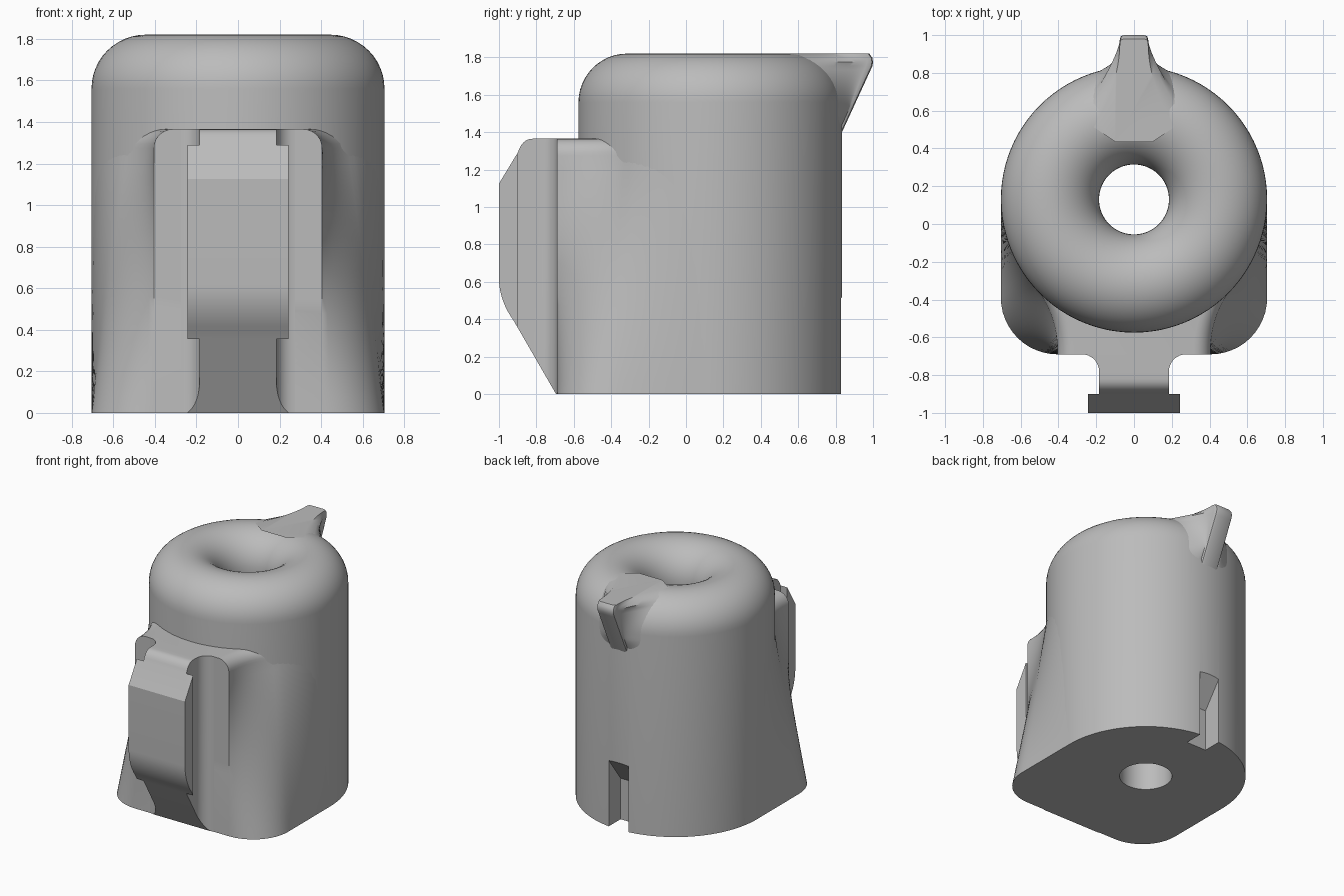
import bpy, bmesh
from math import sin, cos, pi, radians
from mathutils import Vector

if "Cube" in bpy.data.objects:
    bpy.data.objects.remove(bpy.data.objects["Cube"])

grey = bpy.data.materials.new("plain grey")
grey.use_nodes = True
GREY = (0.5, 0.5, 0.5, 1)
grey.diffuse_color = GREY
grey.node_tree.nodes["Principled BSDF"].inputs["Base Color"].default_value = GREY

AXIS_Y, RADIUS, ROLL = 0.13, 0.705, 0.26   # body axis, body radius, rim rounding
CREST = RADIUS - ROLL
RIM_Z, TOP = 1.56, 1.82


def loft(name, rings, closed=False):
    """Skin a list of equal closed rings; cap the ends unless closed."""
    bm = bmesh.new()
    rows = [[bm.verts.new(p) for p in ring] for ring in rings]
    n = len(rows[0])
    pairs = list(zip(rows, rows[1:])) + ([(rows[-1], rows[0])] if closed else [])
    for a, b in pairs:
        for i in range(n):
            j = (i + 1) % n
            bm.faces.new((a[i], a[j], b[j], b[i]))
    if not closed:
        bm.faces.new(rows[0][::-1])
        bm.faces.new(rows[-1])
    bmesh.ops.recalc_face_normals(bm, faces=bm.faces)
    mesh = bpy.data.meshes.new(name)
    bm.to_mesh(mesh)
    bm.free()
    mesh.materials.append(grey)
    ob = bpy.data.objects.new(name, mesh)
    bpy.context.collection.objects.link(ob)
    return ob


def activate(ob):
    bpy.ops.object.select_all(action='DESELECT')
    ob.select_set(True)
    bpy.context.view_layer.objects.active = ob


def boolean(ob, cutter, operation):
    cutter.hide_render = True
    mod = ob.modifiers.new("cut", 'BOOLEAN')
    mod.operation, mod.solver, mod.object = operation, 'EXACT', cutter
    activate(ob)
    bpy.ops.object.modifier_apply(modifier=mod.name)
    bpy.data.objects.remove(cutter)


def smooth(ob, angle=30):
    activate(ob)
    bpy.ops.object.shade_smooth_by_angle(angle=radians(angle))


def bezier(a, b, c, n):
    a, b, c = Vector(a), Vector(b), Vector(c)
    return [(1 - t) ** 2 * a + 2 * t * (1 - t) * b + t * t * c
            for t in (i / n for i in range(n + 1))]


def mirrored(half):
    """Close a right-hand outline with its left-hand copy."""
    return half + [(-p[0], p[1]) for p in reversed(half)]


# Body: turned cylinder whose rounded rim rolls into a through hole
profile = [(CREST - ROLL, 0), (RADIUS, 0)]
profile += [(CREST + ROLL * cos(pi * i / 24), RIM_Z + ROLL * sin(pi * i / 24))
            for i in range(25)]
SEGS = 96
body = loft("body", [[(r * cos(2 * pi * k / SEGS), AXIS_Y + r * sin(2 * pi * k / SEGS), z)
                      for r, z in profile] for k in range(SEGS)], closed=True)

# Notch at the foot of the back, with a roof that rises outwards
notch = [(0.685, -0.1), (0.685, 0.32), (0.9, 0.607), (0.9, -0.1)]
boolean(body, loft("notch_cutter", [[(x, y, z) for y, z in notch]
                                    for x in (-0.085, 0.085)]), 'DIFFERENCE')
smooth(body)

# Skirt: square-cornered foot blending up into a narrow front block
N = 12
foot = [(RADIUS, AXIS_Y - 0.52 * i / N) for i in range(N)]
foot += [(0.405 + 0.3 * cos(pi / 2 * i / N), -0.39 - 0.3 * sin(pi / 2 * i / N))
         for i in range(N + 1)]
shoulder = [(0.7 * cos(radians(38) * i / N), AXIS_Y - 0.7 * sin(radians(38) * i / N))
            for i in range(N)]
shoulder += [tuple(p) for p in bezier((0.7 * cos(radians(38)), AXIS_Y - 0.7 * sin(radians(38))),
                                      (0.405, -0.46), (0.405, -0.69), N)]
inner = [(0.5 * sin(radians(a)), AXIS_Y - 0.5 * cos(radians(a)))
         for a in range(-90, 91, 10)]


def skirt_ring(t, z, inset=0):
    half = [(f[0] * (1 - t) + s[0] * t - inset, f[1] * (1 - t) + s[1] * t)
            for f, s in zip(foot, shoulder)]
    return [(x, y, z) for x, y in mirrored(half) + inner]


SHOULDER_Z, EDGE = 1.275, 0.09
rings = [skirt_ring(i / 16, SHOULDER_Z * i / 16) for i in range(17)]
for i in range(1, 8):
    a = pi / 2 * i / 7
    rings.append(skirt_ring(1, SHOULDER_Z + EDGE * sin(a), EDGE * (1 - cos(a))))
smooth(loft("skirt", rings))

# Front rail: T-shaped section with filleted root, trimmed by a side profile
half = [(0.275, -0.6), (0.275, -0.69)]
half += [(0.275 - 0.09 * sin(pi / 2 * i / 8), -0.78 + 0.09 * cos(pi / 2 * i / 8))
         for i in range(1, 9)]
half += [(0.185, -0.9), (0.243, -0.9), (0.243, -1.0)]
rail = loft("front_rail", [[(x, y, z) for x, y in mirrored(half)] for z in (-0.1, 1.5)])
side = [(-0.55, 0), (-0.695, 0), (-0.9, 0.355)]
side += [tuple(p) for p in bezier((-0.92, 0.39), (-1.0, 0.5), (-1.0, 0.62), 8)]
side += [(-1.0, 1.125)]
side += [tuple(p) for p in bezier((-0.9, 1.29), (-0.875, 1.365), (-0.82, 1.365), 6)]
side += [(-0.55, 1.365)]
# The rail is kept a hair wide of the trim ends so the cut stays clean
for v in rail.data.vertices:
    if v.co.y < -0.99:
        v.co.y = -1.05
boolean(rail, loft("rail_trim", [[(x, y, z) for y, z in side] for x in (-0.5, 0.5)]),
        'INTERSECT')
smooth(rail, 25)

# Back pointer: flat-topped fin flaring into the rim, undercut to a slope
rings = []
LEVELS = 20
for k in range(LEVELS + 1):
    z = 1.38 + (TOP - 1.38) * k / LEVELS
    r = RADIUS if z < RIM_Z else CREST + (max(ROLL ** 2 - (z - RIM_Z) ** 2, 0)) ** 0.5
    tip = min(1.0, 0.825 + (z - 1.38) * 0.46)
    if z > TOP - 0.04:
        tip -= 0.02 * ((z - TOP + 0.04) / 0.04) ** 2
    spread = radians(17 + 12 * (RADIUS - r) / ROLL)
    root = Vector(((r - 0.008) * sin(spread), AXIS_Y + (r - 0.008) * cos(spread)))
    bend = (0.075, min(root.y + 0.24, tip - 0.03) if r < 0.6 else min(0.87, tip - 0.01))
    half = [(0.1, AXIS_Y + r - 0.14)]
    half += [tuple(p) for p in bezier(root, bend, (0.075, tip - 0.02), 14)]
    half += [(0.069, tip - 0.006), (0.055, tip)]
    rings.append([(x, y, z) for x, y in mirrored(half)])
smooth(loft("back_pointer", rings), 40)
